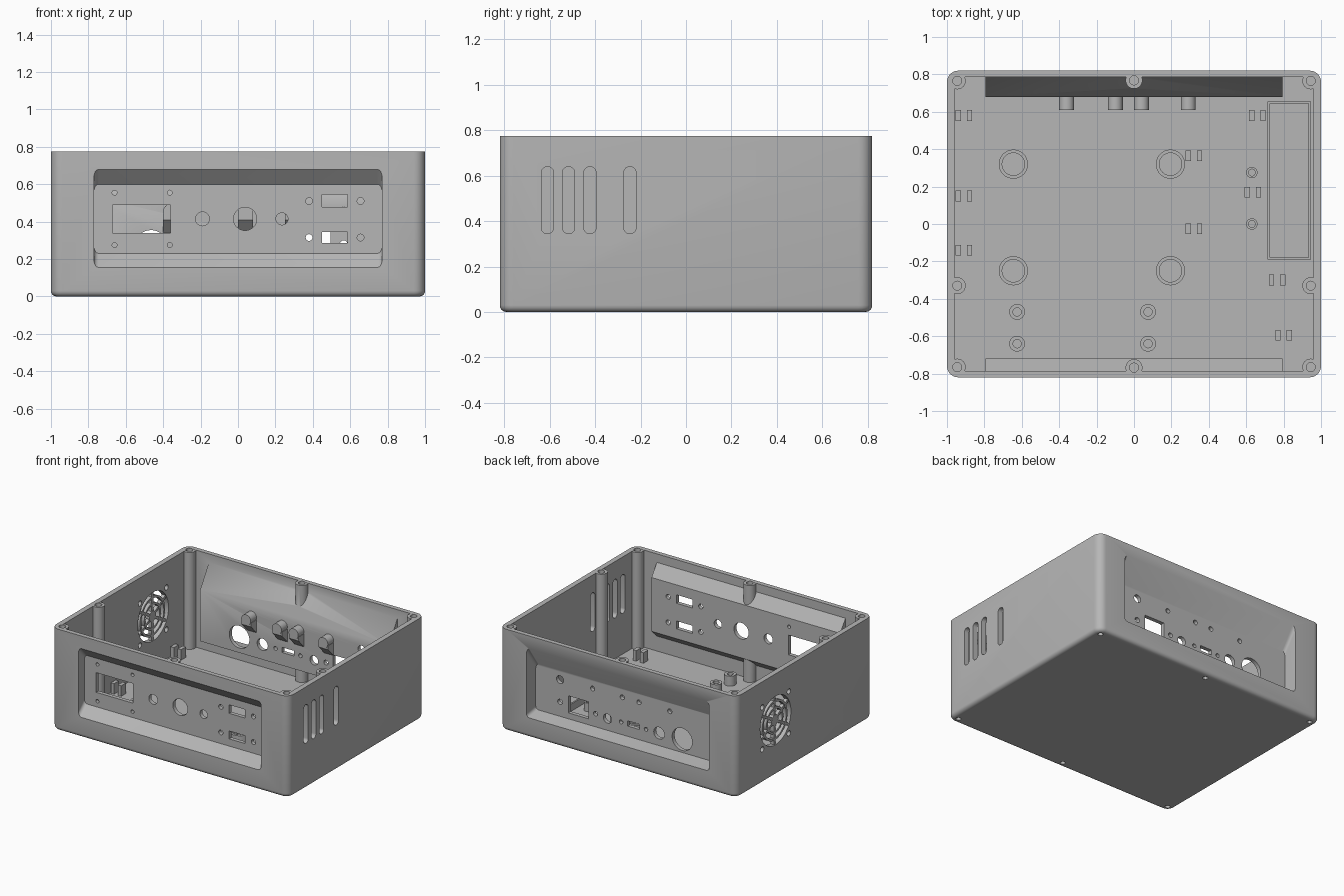
import bpy, bmesh, math
from mathutils import Matrix, Vector

if "Cube" in bpy.data.objects:
    bpy.data.objects.remove(bpy.data.objects["Cube"], do_unlink=True)

grey = bpy.data.materials.new("plain grey plastic")
grey.use_nodes = True
grey.diffuse_color = (0.47, 0.47, 0.47, 1)
grey.node_tree.nodes["Principled BSDF"].inputs["Base Color"].default_value = (0.47, 0.47, 0.47, 1)

W, D, H, FLOOR = 1.0, 0.82, 0.775, 0.035


def box(bm, x0, x1, y0, y1, z0, z1):
    size = Vector((x1 - x0, y1 - y0, z1 - z0))
    mid = Vector((x0 + x1, y0 + y1, z0 + z1)) / 2
    return bmesh.ops.create_cube(bm, size=1, matrix=Matrix.Translation(mid) @ Matrix.Diagonal(size).to_4x4())


def rod(bm, start, axis, length, r, segments=32):
    """Cylinder from start along an axis name."""
    d = Vector({"x": (1, 0, 0), "y": (0, 1, 0), "z": (0, 0, 1)}[axis])
    turn = d.to_track_quat("Z", "Y").to_matrix().to_4x4()
    place = Matrix.Translation(Vector(start) + d * length / 2)
    bmesh.ops.create_cone(bm, cap_ends=True, segments=segments, radius1=r, radius2=r,
                          depth=length, matrix=place @ turn)


def prism(bm, x0, x1, profile):
    """Extrude a (y, z) profile along x."""
    face = bm.faces.new([bm.verts.new((x0, y, z)) for y, z in profile])
    out = bmesh.ops.extrude_face_region(bm, geom=[face])["geom"]
    bmesh.ops.translate(bm, vec=(x1 - x0, 0, 0), verts=[v for v in out if isinstance(v, bmesh.types.BMVert)])


def tube(bm, x, y, z0, z1, r, hole):
    """Standoff with a blind hole, revolved from a profile."""
    pts = [(0, z0), (r, z0), (r, z1), (hole, z1), (hole, z0 + 0.013), (0, z0 + 0.013)]
    vs = [bm.verts.new((x + a, y, z)) for a, z in pts]
    es = [bm.edges.new(p) for p in zip(vs, vs[1:])]
    bmesh.ops.spin(bm, geom=vs + es, cent=(x, y, 0), axis=(0, 0, 1), angle=math.tau, steps=32)


def make(name, bm):
    bmesh.ops.remove_doubles(bm, verts=bm.verts, dist=0.0001)
    bmesh.ops.recalc_face_normals(bm, faces=bm.faces)
    mesh = bpy.data.meshes.new(name)
    bm.to_mesh(mesh)
    bm.free()
    mesh.materials.append(grey)
    ob = bpy.data.objects.new(name, mesh)
    bpy.context.collection.objects.link(ob)
    return ob


def smooth(ob):
    bpy.ops.object.select_all(action="DESELECT")
    ob.select_set(True)
    bpy.context.view_layer.objects.active = ob
    bpy.ops.object.shade_smooth_by_angle(angle=math.radians(35))


def combine(target, bm, operation):
    tool = make("helper", bm)
    mod = target.modifiers.new("combine", "BOOLEAN")
    mod.operation, mod.solver, mod.object = operation, "EXACT", tool
    bpy.context.view_layer.objects.active = target
    bpy.ops.object.modifier_apply(modifier=mod.name)
    bpy.data.objects.remove(tool, do_unlink=True)


# Rounded outer case
bm = bmesh.new()
box(bm, -W, W, -D, D, 0, H)
upright = [e for e in bm.edges if abs(e.verts[0].co.z - e.verts[1].co.z) > 0.1]
bmesh.ops.bevel(bm, geom=upright, offset=0.06, segments=6, profile=0.5, affect="EDGES")
base = [e for e in bm.edges if all(v.co.z < 0.001 for v in e.verts)]
bmesh.ops.bevel(bm, geom=base, offset=0.03, segments=4, profile=0.5, affect="EDGES")
case = make("enclosure_case", bm)

# Hollow interior
bm = bmesh.new()
box(bm, -0.96, 0.96, -0.785, 0.785, FLOOR, 1)
combine(case, bm, "DIFFERENCE")

# Housings behind the recessed panels: side, panel face, panel top, panel bottom
PANELS = [(-1, 0.75, 0.60, 0.23), (1, 0.71, 0.52, 0.17)]
TOP, BOTTOM = 0.685, 0.15
bm = bmesh.new()
for s, y, zt, zb in PANELS:
    prism(bm, -0.795, 0.795, [(s * 0.805, BOTTOM - 0.02), (s * 0.805, TOP + 0.025), (s * 0.785, TOP + 0.025),
                              (s * (y - 0.03), zt + 0.02), (s * (y - 0.03), zb - 0.02)])
combine(case, bm, "UNION")

# Lid screw posts
corners = [(sx * 0.945, sy * 0.765) for sx in (-1, 1) for sy in (-1, 1)]
middles = [(0, 0.768), (0, -0.768)]
sides = [(-0.945, -0.33), (0.945, -0.33)]
bm = bmesh.new()
for x, y in corners + middles + sides:
    rod(bm, (x, y, 0.015), "z", H - 0.016, 0.045)
combine(case, bm, "UNION")

# Tapered recesses with rounded corners
bm = bmesh.new()
for s, y, zt, zb in PANELS:
    prism(bm, -0.77, 0.77, [(s * 0.825, BOTTOM), (s * 0.825, TOP), (s * y, zt), (s * y, zb)])
inward = [e for e in bm.edges if abs(e.verts[0].co.y - e.verts[1].co.y) > 0.05]
bmesh.ops.bevel(bm, geom=inward, offset=0.025, segments=4, profile=0.5, affect="EDGES")
combine(case, bm, "DIFFERENCE")

# Openings: panel sockets, screw holes and fan
bm = bmesh.new()


def panel_holes(s, rounds, rects):
    y0, y1 = sorted((s * 0.64, s * 0.79))
    for x, z, r in rounds:
        rod(bm, (x, y0, z), "y", y1 - y0, r)
    for x, z, w, h in rects:
        box(bm, x - w / 2, x + w / 2, y0, y1, z - h / 2, z + h / 2)


front = [(-0.19, 0.415, 0.037), (0.038, 0.415, 0.062), (0.235, 0.415, 0.032)]
front += [(x, z, 0.013) for x in (-0.66, -0.365) for z in (0.275, 0.555)]
front += [(x, z, 0.018) for x in (0.38, 0.655) for z in (0.315, 0.51)]
panel_holes(-1, front, [(-0.515, 0.415, 0.31, 0.15), (0.517, 0.512, 0.135, 0.065), (0.517, 0.315, 0.135, 0.06)])

BOSSES = (-0.36, -0.10, 0.04, 0.29)
back = [(x, 0.455, 0.018) for x in BOSSES]
back += [(0.565, 0.45, 0.03), (0.565, 0.28, 0.02), (0.265, 0.27, 0.018), (0.165, 0.26, 0.035),
         (0.05, 0.265, 0.015), (-0.16, 0.265, 0.015), (-0.27, 0.265, 0.045), (-0.465, 0.27, 0.085)]
panel_holes(1, back, [(0.41, 0.28, 0.17, 0.13), (-0.055, 0.268, 0.1, 0.04)])

for x, y in corners + middles + sides:
    rod(bm, (x, y, 0.72), "z", 0.1, 0.024)
for x, y in corners + middles:
    rod(bm, (x, y, -0.01), "z", 0.07, 0.018)

FAN_Y, FAN_Z = 0.35, 0.42
rod(bm, (-1.05, FAN_Y, FAN_Z), "x", 0.13, 0.185, 48)
for a in (-0.16, 0.16):
    for b in (-0.16, 0.16):
        rod(bm, (-1.05, FAN_Y + a, FAN_Z + b), "x", 0.13, 0.02)
combine(case, bm, "DIFFERENCE")

# Rounded side vents
for y in (-0.61, -0.517, -0.423, -0.247):
    bm = bmesh.new()
    box(bm, 0.93, 1.05, y - 0.027, y + 0.027, 0.345, 0.64)
    ends = [e for e in bm.edges if abs(e.verts[0].co.x - e.verts[1].co.x) > 0.05]
    bmesh.ops.bevel(bm, geom=ends, offset=0.0265, segments=6, profile=0.5, affect="EDGES")
    combine(case, bm, "DIFFERENCE")
smooth(case)

# Fan grille: hub, rings and spokes
bm = bmesh.new()
rod(bm, (-0.995, FAN_Y, FAN_Z), "x", 0.03, 0.04)
for r in (0.085, 0.135):
    square = [(-0.995, r), (-0.965, r), (-0.965, r + 0.016), (-0.995, r + 0.016)]
    vs = [bm.verts.new((x, FAN_Y, FAN_Z + q)) for x, q in square]
    es = [bm.edges.new((vs[i], vs[i - 1])) for i in range(4)]
    bmesh.ops.spin(bm, geom=vs + es, cent=(0, FAN_Y, FAN_Z), axis=(1, 0, 0), angle=math.tau, steps=40)
for i in range(6):
    spoke = box(bm, -0.994, -0.966, -0.01, 0.01, 0.03, 0.19)["verts"]
    bmesh.ops.rotate(bm, verts=spoke, cent=(0, 0, 0), matrix=Matrix.Rotation(math.tau * i / 6, 3, "X"))
    bmesh.ops.translate(bm, verts=spoke, vec=(0, FAN_Y, FAN_Z))
smooth(make("fan_grille", bm))

# Back panel bosses with gussets
bm = bmesh.new()
for x in BOSSES:
    rod(bm, (x, 0.61, 0.455), "y", 0.071, 0.04)
    prism(bm, x - 0.04, x + 0.04, [(0.681, 0.44), (0.615, 0.44), (0.615, 0.41), (0.681, 0.34)])
smooth(make("back_panel_bosses", bm))

# Floor standoffs
bm = bmesh.new()
for x in (-0.645, 0.195):
    for y in (-0.25, 0.32):
        tube(bm, x, y, FLOOR - 0.01, 0.085, 0.078, 0.06)
for x in (-0.625, 0.075):
    for y in (-0.64, -0.47):
        tube(bm, x, y, FLOOR - 0.01, 0.11, 0.042, 0.022)
for y in (0.0, 0.275):
    tube(bm, 0.63, y, FLOOR - 0.01, 0.1, 0.03, 0.018)
smooth(make("floor_standoffs", bm))

# Cable clip pairs
bm = bmesh.new()
for x, y in [(-0.91, 0.58), (-0.91, 0.15), (-0.91, -0.14), (0.66, 0.58), (0.32, 0.365),
             (0.635, 0.17), (0.32, -0.025), (0.765, -0.3), (0.8, -0.595)]:
    for dx in (-0.03, 0.03):
        box(bm, x + dx - 0.014, x + dx + 0.014, y - 0.029, y + 0.029, FLOOR - 0.01, 0.115)
make("cable_clips", bm)

# Thin-walled holder beside the right wall
bm = bmesh.new()
for x0, x1, y0, y1 in [(0.715, 0.727, -0.19, 0.655), (0.933, 0.945, -0.19, 0.655),
                       (0.727, 0.933, -0.19, -0.178), (0.727, 0.933, 0.643, 0.655)]:
    box(bm, x0, x1, y0, y1, FLOOR - 0.01, 0.09)
make("side_holder", bm)
